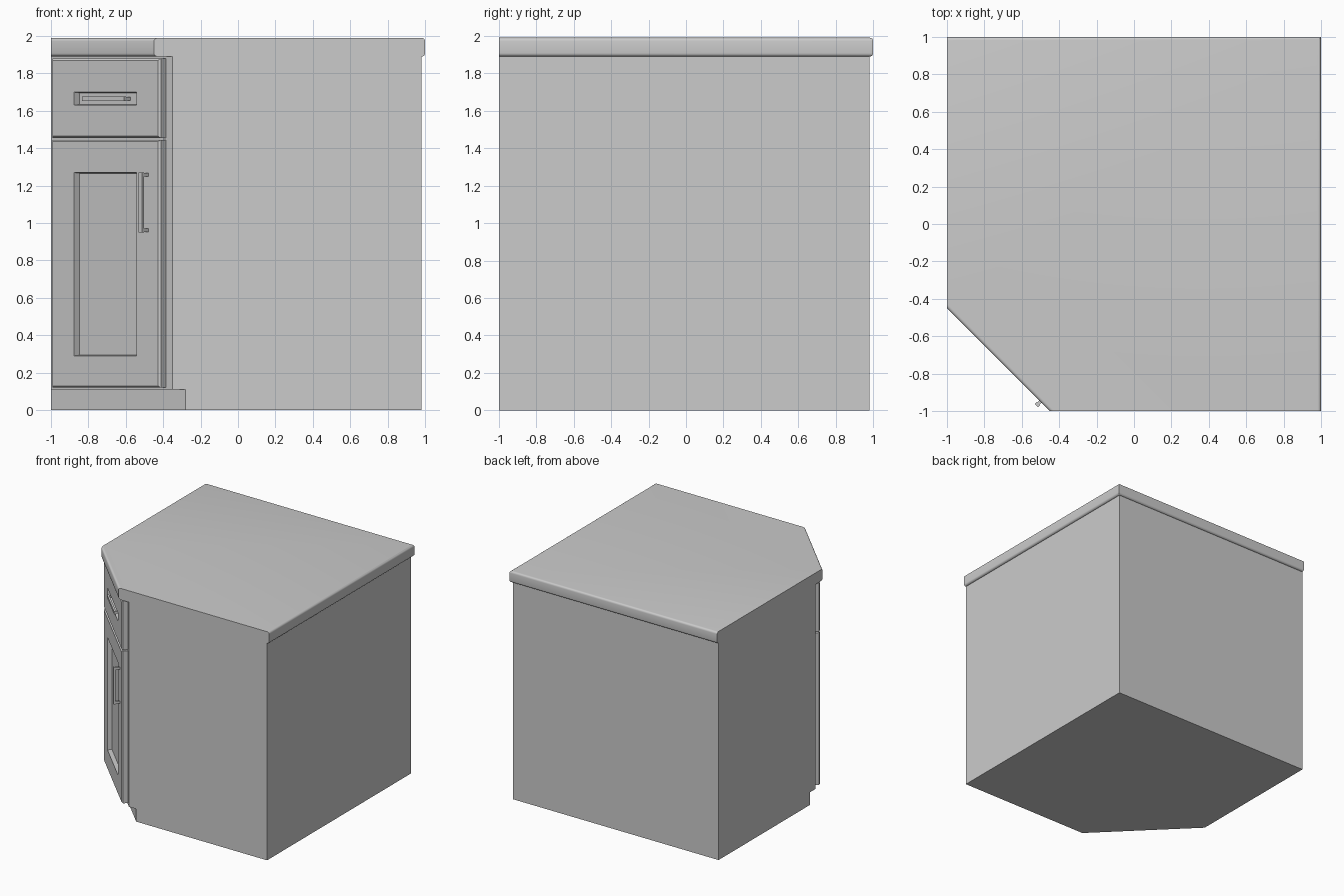
import bpy, bmesh, math
from mathutils import Matrix, Vector

if "Cube" in bpy.data.objects:
    bpy.data.objects.remove(bpy.data.objects["Cube"])

R = math.sqrt(0.5)
# local frame of the diagonal front: a = along it, b = up, c = outward
DIAG = Matrix(((R, 0, -R, 0), (-R, 0, -R, 0), (0, 1, 0, 0), (0, 0, 0, 1)))
FRONT = 1.42 * R      # outward distance of the door faces
BODY = 1.35 * R       # outward distance of the carcass diagonal


def finish(name, bm, smooth=False):
    bmesh.ops.recalc_face_normals(bm, faces=bm.faces)
    me = bpy.data.meshes.new(name)
    bm.to_mesh(me)
    bm.free()
    ob = bpy.data.objects.new(name, me)
    bpy.context.collection.objects.link(ob)
    if smooth:
        bpy.context.view_layer.objects.active = ob
        ob.select_set(True)
        bpy.ops.object.shade_smooth_by_angle(angle=math.radians(35))
        ob.select_set(False)
    return ob


def corner_prism(name, far, cut, z0, z1, round_edges=0):
    """Square slab with its front-left corner cut along x + y = -cut."""
    pts = [(-1, far), (-1, 1 - cut), (1 - cut, -1), (far, -1), (far, far)]
    bm = bmesh.new()
    base = bm.faces.new([bm.verts.new((x, y, z0)) for x, y in pts])
    ext = bmesh.ops.extrude_face_region(bm, geom=[base], use_keep_orig=True)
    bmesh.ops.translate(bm, vec=(0, 0, z1 - z0),
                        verts=[g for g in ext["geom"] if isinstance(g, bmesh.types.BMVert)])
    bmesh.ops.recalc_face_normals(bm, faces=bm.faces)
    if round_edges:
        # only the exposed edges are rounded; wall sides stay square
        def exposed(e):
            m = (e.verts[0].co + e.verts[1].co) / 2
            flat = abs(e.verts[0].co.z - e.verts[1].co.z) < 1e-5
            return flat and (m.x > far - .01 or m.y > far - .01 or m.x + m.y < -cut + .01)
        bmesh.ops.bevel(bm, geom=[e for e in bm.edges if exposed(e)],
                        offset=round_edges, segments=4, profile=0.5, affect='EDGES')
    return finish(name, bm, bool(round_edges))


def panel_front(name, z0, z1, rz0, rz1):
    """Bevelled slab with a recessed panel, made from a chain of rectangles."""
    w, rw, e = 0.41, 0.235, 0.01
    rects = [(w, z0, z1, BODY - 0.005),
             (w, z0, z1, FRONT - e),
             (w - e, z0 + e, z1 - e, FRONT),
             (rw, rz0, rz1, FRONT),
             (rw - 0.004, rz0 + 0.004, rz1 - 0.004, FRONT - 0.035)]
    bm = bmesh.new()
    rings = [[bm.verts.new(DIAG @ Vector(p)) for p in
              ((-h, a, c), (h, a, c), (h, b, c), (-h, b, c))] for h, a, b, c in rects]
    for r, s in zip(rings, rings[1:]):
        for i in range(4):
            j = (i + 1) % 4
            bm.faces.new((r[i], r[j], s[j], s[i]))
    bm.faces.new(rings[0])
    bm.faces.new(rings[-1])
    return finish(name, bm)


def handle(name, a, b, base, vertical):
    """Flat bar pull on two posts."""
    bm = bmesh.new()
    L, w, out = 0.32, 0.025, 0.052
    parts = [(0, out - 0.008, L, w, 0.016)]
    parts += [(s * (L / 2 - 0.012), (out - 0.01) / 2, 0.02, 0.018, out - 0.01) for s in (-1, 1)]
    turn = Matrix.Rotation(math.pi / 2 if vertical else 0, 4, 'Z')
    for x, c, sx, sy, sc in parts:
        m = (DIAG @ Matrix.Translation((a, b, base)) @ turn
             @ Matrix.Translation((x, 0, c)) @ Matrix.Diagonal((sx, sy, sc, 1)))
        bmesh.ops.create_cube(bm, size=1, matrix=m)
    return finish(name, bm)


# carcass, recessed plinth and worktop
corner_prism("plinth", 0.98, 1.28, 0, 0.11)
corner_prism("carcass", 0.98, 1.35, 0.11, 1.89)
corner_prism("worktop", 1.0, 1.45, 1.89, 1.99, 0.018)

# diagonal fronts and their pulls
panel_front("door", 0.12, 1.445, 0.29, 1.27)
panel_front("drawer_front", 1.455, 1.88, 1.63, 1.70)
handle("door_handle", 0.318, 1.11, FRONT, True)
handle("drawer_handle", 0, 1.665, FRONT - 0.035, False)
